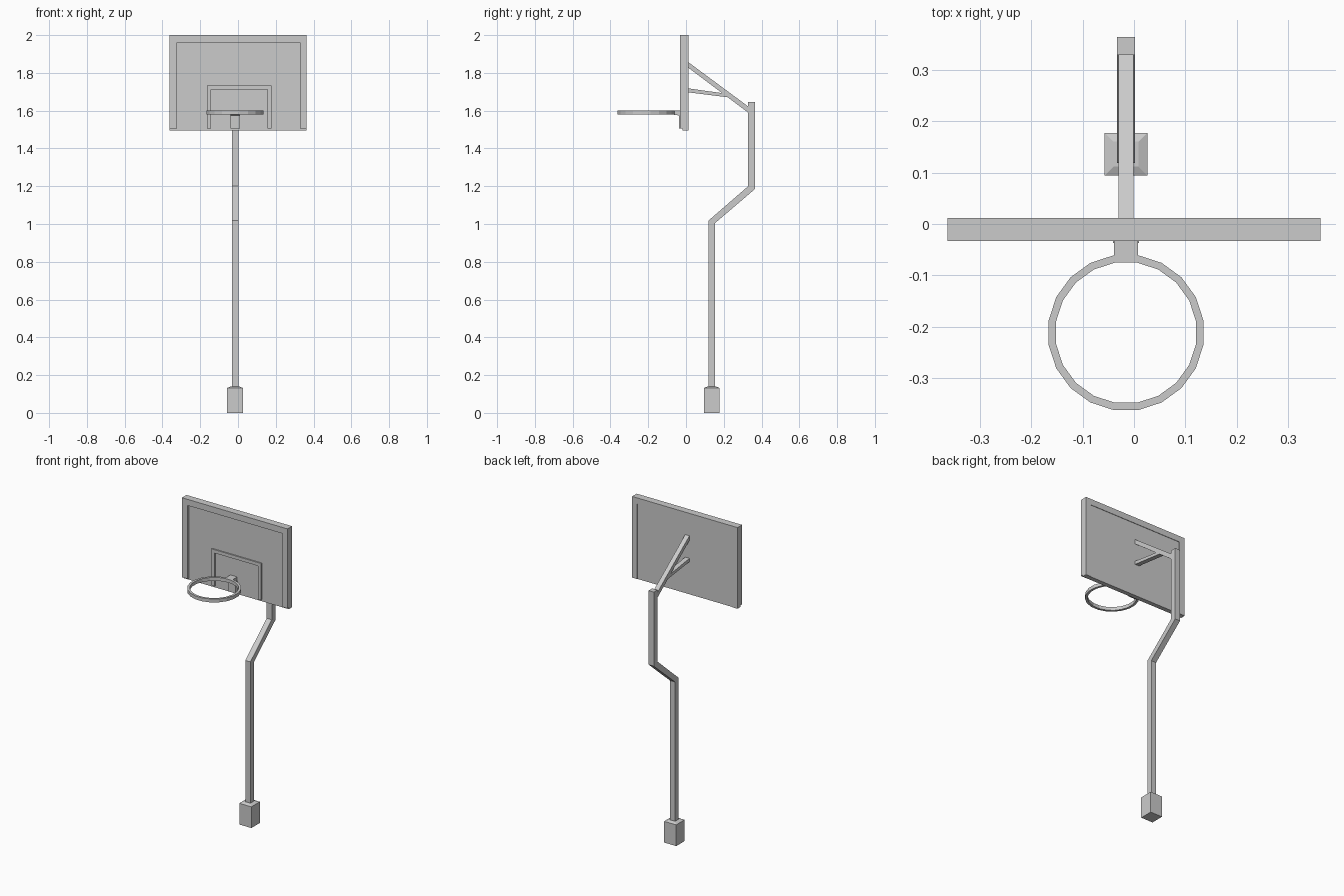
import bpy, bmesh, math
from mathutils import Vector

if "Cube" in bpy.data.objects:
    bpy.data.objects.remove(bpy.data.objects["Cube"])

CX = -0.0155  # pole, arms and hoop share this centre line


def prism(name, pts, a, b, axis):
    """Extrude a 2D outline from a to b; axis 'x' uses (y, z), 'y' uses (x, z)."""
    bm = bmesh.new()
    place = (lambda p, t: (t, p[0], p[1])) if axis == 'x' else (lambda p, t: (p[0], t, p[1]))
    face = bm.faces.new([bm.verts.new(place(p, a)) for p in pts])
    ext = bmesh.ops.extrude_face_region(bm, geom=[face])
    step = Vector((b - a, 0, 0)) if axis == 'x' else Vector((0, b - a, 0))
    bmesh.ops.translate(bm, vec=step,
                        verts=[v for v in ext['geom'] if isinstance(v, bmesh.types.BMVert)])
    return finish(name, bm)


def finish(name, bm):
    bmesh.ops.recalc_face_normals(bm, faces=bm.faces)
    mesh = bpy.data.meshes.new(name)
    bm.to_mesh(mesh)
    bm.free()
    ob = bpy.data.objects.new(name, mesh)
    bpy.context.collection.objects.link(ob)
    return ob


def rect(x0, x1, z0, z1):
    return [(x0, z0), (x1, z0), (x1, z1), (x0, z1)]


def arch(x0, x1, z0, z1, i0, i1, top):
    """Upside-down U outline, open at the bottom."""
    return [(x0, z0), (x0, z1), (x1, z1), (x1, z0), (i1, z0), (i1, top), (i0, top), (i0, z0)]


# Backboard: recessed panel, raised frame and raised target outline
prism("backboard_panel", rect(-0.33, 0.335, 1.495, 1.97), -0.019, 0.009, 'y')
prism("frame_back", arch(-0.363, 0.363, 1.495, 2.0, -0.323, 0.328, 1.962), -0.019, 0.012, 'y')
prism("frame_front", arch(-0.363, 0.363, 1.505, 2.0, -0.323, 0.328, 1.962), -0.033, -0.019, 'y')
prism("target_outline", arch(-0.164, 0.177, 1.505, 1.733, -0.143, 0.156, 1.712), -0.027, -0.018, 'y')

# Bent pole
prism("pole", [(0.119, 0.13), (0.154, 0.13), (0.154, 1.005), (0.364, 1.184), (0.364, 1.645),
               (0.329, 1.645), (0.329, 1.2), (0.119, 1.018)], CX - 0.0175, CX + 0.0175, 'x')

# Base block with a shallow sloped top
bm = bmesh.new()
bmesh.ops.create_cube(bm, size=1)
for v in bm.verts:
    v.co = (CX + v.co.x * 0.083, 0.136 + v.co.y * 0.083, 0.066 + v.co.z * 0.132)
top = max(bm.faces, key=lambda f: f.calc_center_median().z)
bmesh.ops.inset_region(bm, faces=[top], thickness=0.024)
bmesh.ops.translate(bm, verts=top.verts, vec=(0, 0, 0.007))
finish("base", bm)

# Support arms behind the board
prism("upper_arm", [(0.005, 1.833), (0.335, 1.585), (0.335, 1.618), (0.005, 1.862)],
      CX - 0.0145, CX + 0.0145, 'x')
prism("lower_arm", [(0.005, 1.698), (0.227, 1.67), (0.197, 1.692), (0.005, 1.719)],
      CX - 0.0145, CX + 0.0145, 'x')

# Hoop: 20-sided ring with square section
N, CY = 20, -0.2115
section = [(0.1525, 1.58), (0.1525, 1.601), (0.138, 1.601), (0.138, 1.58)]
bm = bmesh.new()
rings = []
for i in range(N):
    a = 2 * math.pi * (i + 0.5) / N
    rings.append([bm.verts.new((CX + r * math.cos(a), CY + r * math.sin(a), z)) for r, z in section])
for i in range(N):
    p, q = rings[i], rings[(i + 1) % N]
    for k in range(4):
        m = (k + 1) % 4
        bm.faces.new((p[k], q[k], q[m], p[m]))
finish("hoop", bm)

# Hoop bracket: arm and mounting plate
prism("hoop_arm", [(-0.075, 1.58), (-0.033, 1.574), (-0.018, 1.574), (-0.018, 1.601), (-0.075, 1.601)],
      CX - 0.0235, CX + 0.0235, 'x')
prism("hoop_plate", rect(CX - 0.0255, CX + 0.0255, 1.505, 1.578), -0.037, -0.018, 'y')
